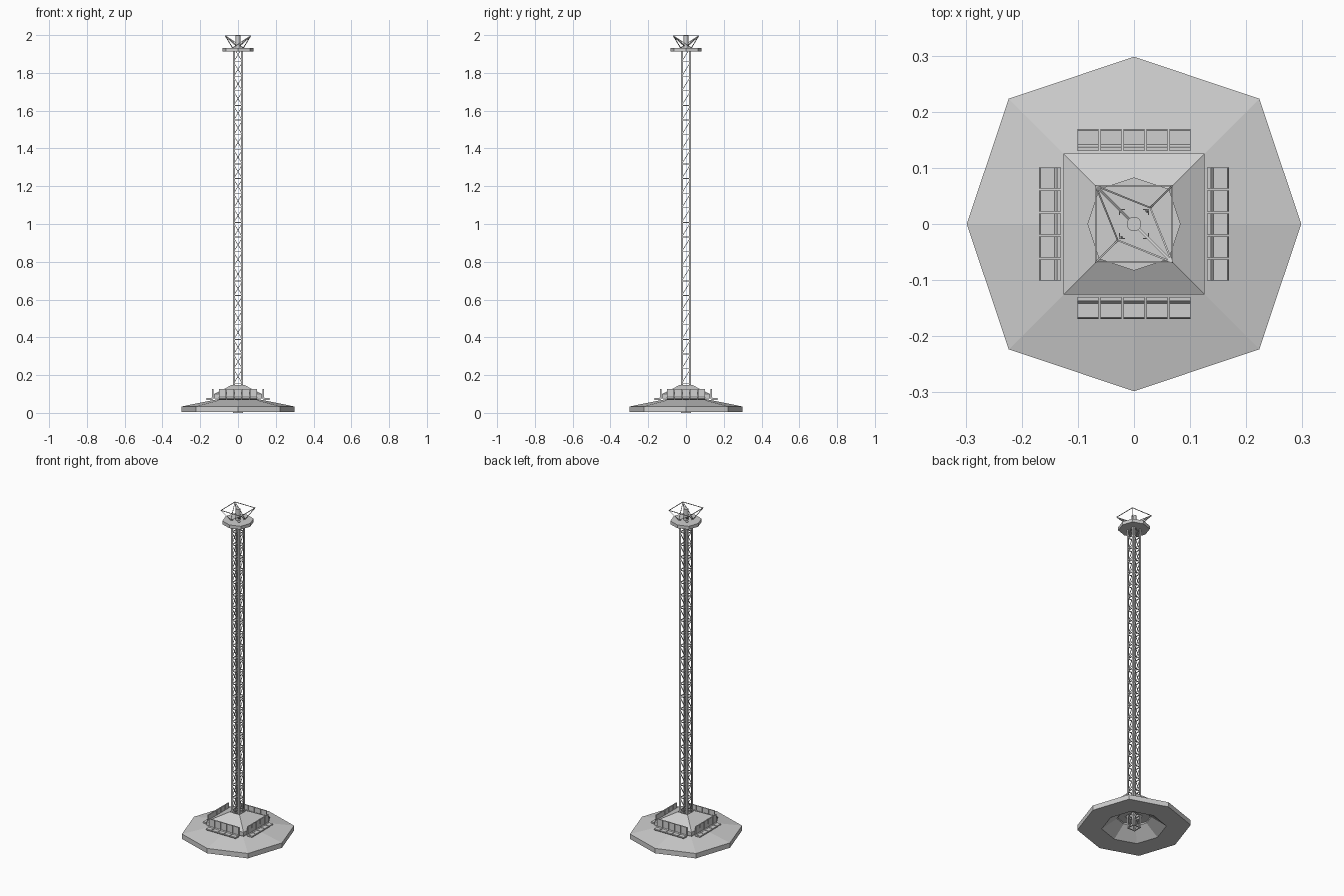
import bpy, bmesh, math
from mathutils import Vector, Matrix

cube = bpy.data.objects.get("Cube")
if cube:
    bpy.data.objects.remove(cube)

grey = bpy.data.materials.new("light grey")
grey.use_nodes = True
grey.diffuse_color = (0.62, 0.62, 0.62, 1)
grey.node_tree.nodes["Principled BSDF"].inputs["Base Color"].default_value = (0.62, 0.62, 0.62, 1)


def finish(name, bm):
    mesh = bpy.data.meshes.new(name)
    bmesh.ops.recalc_face_normals(bm, faces=bm.faces)
    bm.to_mesh(mesh)
    bm.free()
    mesh.materials.append(grey)
    obj = bpy.data.objects.new(name, mesh)
    bpy.context.collection.objects.link(obj)
    return obj


def rings(name, loops, closed=False, caps=False):
    """Bridge a series of equal-length point loops."""
    bm = bmesh.new()
    vs = [[bm.verts.new(p) for p in loop] for loop in loops]
    pairs = list(zip(vs, vs[1:])) + ([(vs[-1], vs[0])] if closed else [])
    for a, b in pairs:
        for i in range(len(a)):
            j = (i + 1) % len(a)
            bm.faces.new((a[i], a[j], b[j], b[i]))
    if caps:
        bm.faces.new(vs[0])
        bm.faces.new(vs[-1])
    return finish(name, bm)


def octagon(r, z):
    # diagonal corners reach slightly further than the axis corners
    return [(r * k * math.cos(i * math.pi / 4), r * k * math.sin(i * math.pi / 4), z)
            for i in range(8) for k in [1.06 if i % 2 else 1]]


def square(r, z):
    return [(-r, -r, z), (r, -r, z), (r, r, z), (-r, r, z)]


def box(bm, size, centre, turn=Matrix()):
    m = turn @ Matrix.Translation(centre) @ Matrix.Diagonal((*size, 1))
    return bmesh.ops.create_cube(bm, size=1, matrix=m)["verts"]


def beam(bm, a, b, w):
    a, b = Vector(a), Vector(b)
    d = b - a
    box(bm, (w, w, d.length), (0, 0, 0),
        Matrix.Translation((a + b) / 2) @ d.to_track_quat("Z", "Y").to_matrix().to_4x4())


# Sloping base with a flat underside, recessed towards the tower opening
rings("base", [octagon(0.298, 0.004), octagon(0.298, 0.034), octagon(0.09, 0.076),
               octagon(0.09, 0.066), octagon(0.17, 0.004)], closed=True)

# Carriage body and its hipped roof
rings("carriage", [square(0.035, 0.075), square(0.126, 0.075), square(0.126, 0.1),
                   square(0.033, 0.148)], closed=True)

# Five seats on each side of the carriage: an L-shaped profile with soft corners
profile = [(0.130, 0.127), (0.130, 0.076), (0.134, 0.069), (0.165, 0.069), (0.169, 0.073),
           (0.167, 0.078), (0.142, 0.078), (0.138, 0.083), (0.137, 0.127)]
bm = bmesh.new()
for side in range(4):
    turn = Matrix.Rotation(side * math.pi / 2, 4, "Z")
    for n in range(-2, 3):
        ends = [[bm.verts.new(turn @ Vector((n * 0.041 + dx, -y, z))) for y, z in profile]
                for dx in (-0.0187, 0.0187)]
        bm.faces.new(ends[0])
        bm.faces.new(ends[1])
        for i in range(len(profile)):
            bm.faces.new((ends[0][i - 1], ends[0][i], ends[1][i], ends[1][i - 1]))
finish("seats", bm)

# Lattice tower: angle-iron corner legs
HALF, TOP, BAYS, FLANGE, THICK = 0.027, 1.935, 25, 0.011, 0.002
bm = bmesh.new()
for k in range(4):
    turn = Matrix.Rotation(k * math.pi / 2, 4, "Z")
    box(bm, (FLANGE, THICK, TOP), (HALF - FLANGE / 2, HALF - THICK / 2, TOP / 2), turn)
    box(bm, (THICK, FLANGE, TOP), (HALF - THICK / 2, HALF - FLANGE / 2, TOP / 2), turn)
finish("tower_legs", bm)

# Rungs and one diagonal per face of each bay
bm = bmesh.new()
step, r = TOP / BAYS, HALF - 0.003
for i in range(BAYS):
    z0, z1 = i * step, (i + 1) * step
    ring = square(r, z0 + 0.002)
    for k in range(4):
        beam(bm, ring[k], ring[(k + 1) % 4], 0.004)
    for s in (-1, 1):
        beam(bm, (-r * s, s * r, z0), (r * s, s * r, z1), 0.003)
        beam(bm, (s * r, -r, z0), (s * r, r, z1), 0.003)
finish("tower_bracing", bm)

# Platform at the top of the tower
rings("top_platform", [octagon(0.083, 1.912), octagon(0.083, 1.932)], caps=True)

# Mast in the middle of the platform
bm = bmesh.new()
bmesh.ops.create_cone(bm, cap_ends=True, segments=16, radius1=0.013, radius2=0.013,
                      depth=0.068, matrix=Matrix.Translation((0, 0, 1.966)))
finish("mast", bm)

# Flared frame around the mast, with two heavier struts to its foot
bm = bmesh.new()
rim = square(0.068, 1.997)
for k in range(4):
    beam(bm, rim[k], rim[(k + 1) % 4], 0.003)
for s in (-1, 1):
    foot = (s * 0.029, s * 0.029, 1.933)
    for corner in ((-0.068, 0.068), (0.068, -0.068), (s * 0.068, s * 0.068)):
        beam(bm, (*corner, 1.997), foot, 0.003)
    beam(bm, (-s * 0.067, s * 0.067, 1.996), (0, 0, 1.936), 0.005)
finish("crown_frame", bm)
